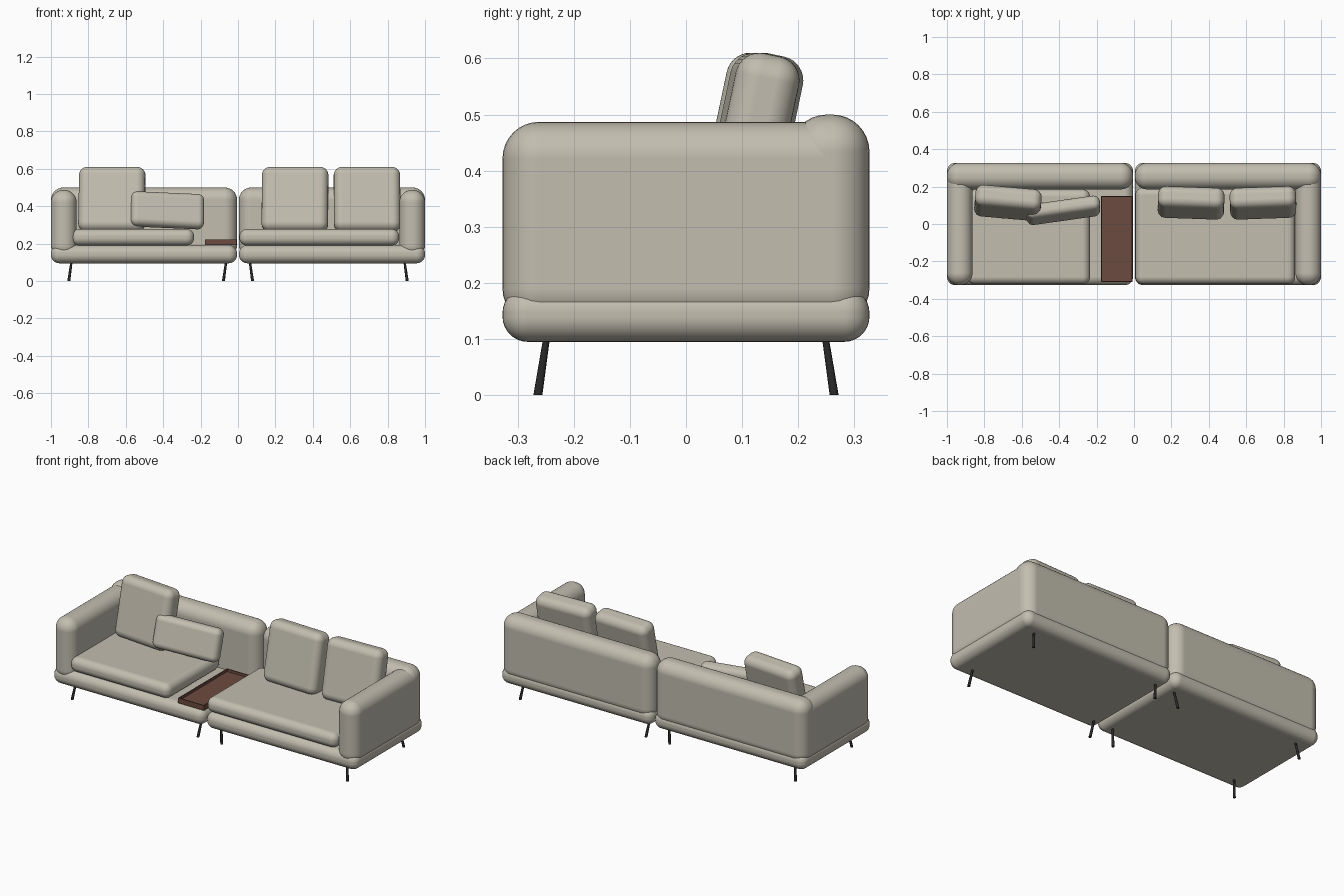
import bpy
import bmesh
from math import radians
from mathutils import Vector

cube = bpy.data.objects.get("Cube")
if cube:
    bpy.data.objects.remove(cube, do_unlink=True)


def material(name, rgb, roughness):
    mat = bpy.data.materials.new(name)
    mat.use_nodes = True
    mat.diffuse_color = (*rgb, 1)
    shader = mat.node_tree.nodes["Principled BSDF"]
    shader.inputs["Base Color"].default_value = (*rgb, 1)
    shader.inputs["Roughness"].default_value = roughness
    return mat


FABRIC = material("warm grey fabric", (0.54, 0.51, 0.43), 0.9)
WOOD = material("brown wood", (0.15, 0.07, 0.05), 0.5)
METAL = material("black metal", (0.02, 0.02, 0.02), 0.4)


def add_object(name, bm, mat):
    mesh = bpy.data.meshes.new(name)
    bm.to_mesh(mesh)
    bm.free()
    mesh.materials.append(mat)
    obj = bpy.data.objects.new(name, mesh)
    bpy.context.collection.objects.link(obj)
    return obj


def box(size):
    bm = bmesh.new()
    bmesh.ops.create_cube(bm, size=1)
    bmesh.ops.scale(bm, vec=size, verts=bm.verts)
    return bm


def soft_box(name, size, centre, radius, turn=(0, 0, 0)):
    """Upholstered block with generously rounded edges."""
    bm = box(size)
    for face in bm.faces:
        face.smooth = True
    obj = add_object(name, bm, FABRIC)
    obj.location = centre
    obj.rotation_euler = [radians(a) for a in turn]
    bevel = obj.modifiers.new("rounding", 'BEVEL')
    bevel.width = radius
    bevel.segments = 8
    bevel.harden_normals = True
    return obj


def soft_span(name, low, high, radius):
    low, high = Vector(low), Vector(high)
    return soft_box(name, high - low, (low + high) / 2, radius)


def leg(name, top, foot):
    """Slim round leg, slightly thicker at the foot."""
    top, foot = Vector(top), Vector(foot)
    bm = bmesh.new()
    bmesh.ops.create_cone(bm, cap_ends=True, segments=12,
                          radius1=0.008, radius2=0.006, depth=1)
    for v in bm.verts:
        centre = foot.lerp(top, v.co.z + 0.5)
        v.co = centre + Vector((v.co.x, v.co.y, 0))
    for face in bm.faces:
        face.smooth = len(face.verts) == 4
    return add_object(name, bm, METAL)


# Two mirrored modules: base, backrest, armrest and legs
for side, s in (("right", -1), ("left", 1)):
    def mirrored(part, x0, x1, y0, y1, z0, z1, radius):
        a, b = sorted((s * x0, s * x1))
        soft_span(side + "_" + part, (a, y0, z0), (b, y1, z1), radius)

    mirrored("base", 0.005, 1, -0.327, 0.327, 0.095, 0.192, 0.045)
    mirrored("backrest", 0.005, 1, 0.185, 0.327, 0.125, 0.5, 0.066)
    mirrored("armrest", 0.863, 1, -0.327, 0.325, 0.125, 0.487, 0.065)
    for depth, t in (("front", -1), ("back", 1)):
        for place, x in (("inner", 0.063), ("outer", 0.89)):
            leg(f"{side}_{depth}_{place}_leg",
                (s * x, t * 0.248, 0.105), (s * (x + 0.015), t * 0.264, 0))

# Seat cushions
soft_span("right_seat_cushion", (-0.89, -0.322, 0.19), (-0.235, 0.185, 0.278), 0.04)
soft_span("left_seat_cushion", (0.008, -0.322, 0.19), (0.862, 0.195, 0.278), 0.04)

# Leaning back cushions and the small pillow
for name, x, y, z, spin in (("right_back_cushion", -0.674, 0.113, 0.435, -5),
                            ("left_inner_back_cushion", 0.305, 0.113, 0.435, -2),
                            ("left_outer_back_cushion", 0.69, 0.113, 0.435, 2)):
    soft_box(name, (0.355, 0.115, 0.35), (x, y, z), 0.043, (-12, 0, spin))
soft_box("small_pillow", (0.395, 0.08, 0.19), (-0.378, 0.073, 0.378), 0.034,
         (-15, 2.5, 8))

# Wooden tray with a raised rim
bm = box((0.17, 0.46, 0.03))
bm.faces.ensure_lookup_table()
top_face = max(bm.faces, key=lambda f: f.calc_center_median().z)
bmesh.ops.inset_region(bm, faces=[top_face], thickness=0.008)
bmesh.ops.inset_region(bm, faces=[top_face], thickness=0.0005)
bmesh.ops.translate(bm, verts=top_face.verts, vec=(0, 0, -0.015))
tray = add_object("tray", bm, WOOD)
tray.location = (-0.092, -0.08, 0.207)
